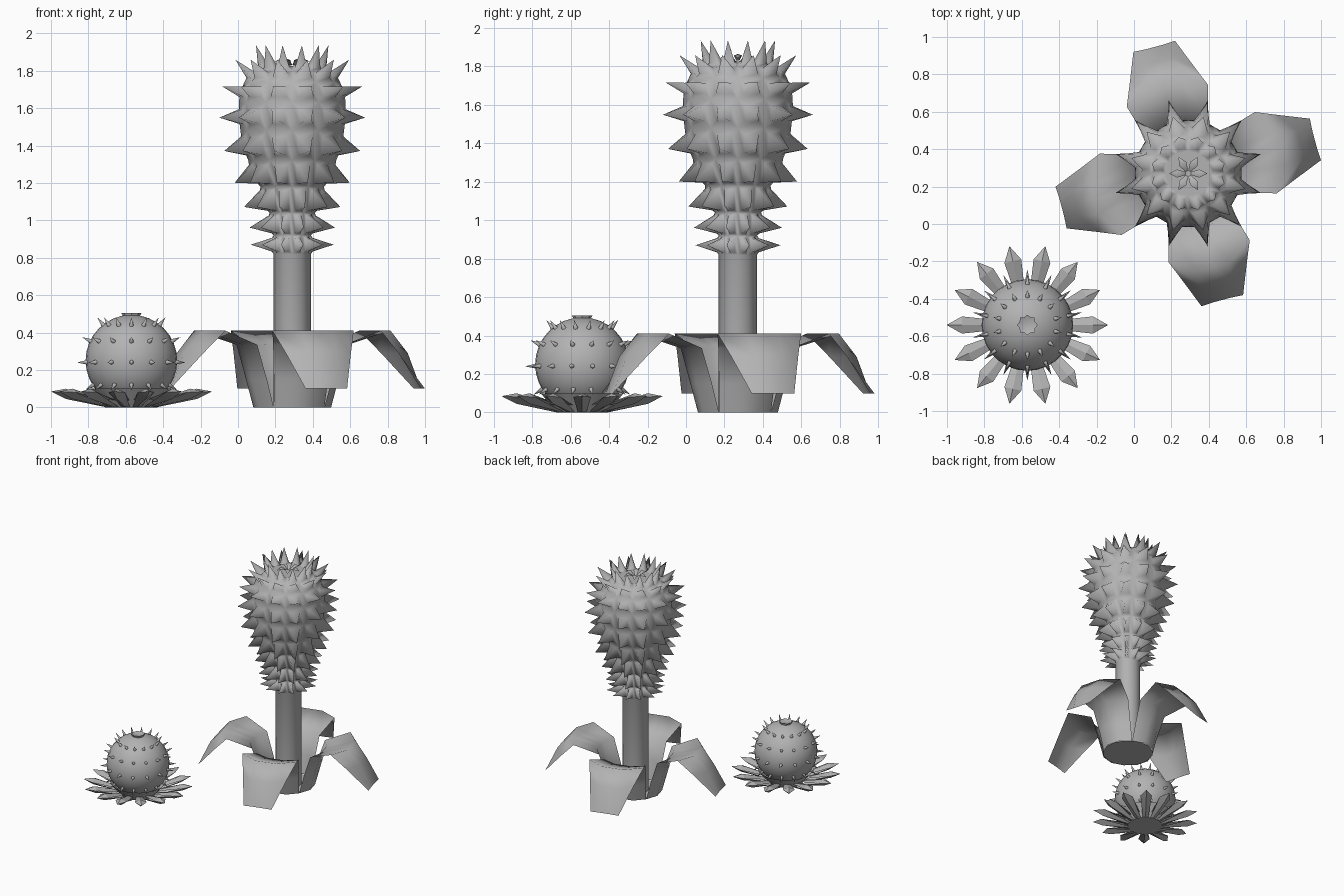
import bpy, bmesh
from math import sin, cos, pi, radians
from mathutils import Vector, Matrix

cube = bpy.data.objects.get("Cube")
if cube:
    bpy.data.objects.remove(cube)

grey = bpy.data.materials.new("plain grey")
grey.use_nodes = True
grey.diffuse_color = (0.45, 0.45, 0.45, 1)
grey.node_tree.nodes["Principled BSDF"].inputs["Base Color"].default_value = (0.45, 0.45, 0.45, 1)

TALL = Vector((0.29, 0.27, 0))
ROUND = Vector((-0.57, -0.54, 0))


def finish(name, bm, origin, angle=180):
    """Turn a bmesh into a shaded, coloured object."""
    mesh = bpy.data.meshes.new(name)
    bm.to_mesh(mesh)
    bm.free()
    mesh.materials.append(grey)
    obj = bpy.data.objects.new(name, mesh)
    obj.location = origin
    bpy.context.collection.objects.link(obj)
    bpy.ops.object.select_all(action='DESELECT')
    obj.select_set(True)
    bpy.context.view_layer.objects.active = obj
    bpy.ops.object.shade_smooth_by_angle(angle=radians(angle))
    return obj


def sheet(bm, rows, turn):
    """Grid of faces through rows of points, turned about z."""
    rot = Matrix.Rotation(turn, 3, 'Z')
    grid = [[bm.verts.new(rot @ Vector(p)) for p in row] for row in rows]
    for a, b in zip(grid, grid[1:]):
        for i in range(len(a) - 1):
            bm.faces.new((a[i], a[i + 1], b[i + 1], b[i]))


def lathe(bm, profile, sides):
    """Revolve (radius, z) points; return the face rows."""
    rings = [[bm.verts.new((r * cos(2 * pi * i / sides), r * sin(2 * pi * i / sides), z))
              for i in range(sides)] for r, z in profile]
    return [[bm.faces.new((a[i], a[(i + 1) % sides], b[(i + 1) % sides], b[i]))
             for i in range(sides)] for a, b in zip(rings, rings[1:])], rings


# Tall plant: stem and bulb, with a spike drawn out of every bulb face
bm = bmesh.new()
profile = [(0.1, 0.0), (0.1, 0.82), (0.1, 0.92), (0.12, 1.04), (0.17, 1.18), (0.235, 1.32),
           (0.277, 1.48), (0.285, 1.63), (0.255, 1.74), (0.195, 1.80), (0.12, 1.825)]
rows, rings = lathe(bm, profile, 12)
bm.faces.new(rings[-1])
bm.normal_update()
for face in [f for row in rows[1:] for f in row]:
    edge = min(e.calc_length() for e in face.edges)
    bmesh.ops.inset_individual(bm, faces=[face], thickness=edge * 0.35, depth=0.012)
    face.normal_update()
    normal = face.normal.copy()
    tip = bmesh.ops.poke(bm, faces=[face])["verts"][0]
    tip.co += normal * 0.12
finish("tall_cactus_body", bm, TALL)

# Small six-petal flower on top of the bulb
bm = bmesh.new()
for k in range(6):
    sheet(bm, [[(0.015, s * 0.008, 1.83) for s in (-1, 0, 1)],
               [(0.06, s * 0.022, 1.865 - 0.008 * abs(s)) for s in (-1, 0, 1)],
               [(0.10, s * 0.002, 1.845) for s in (-1, 0, 1)]], k * pi / 3)
finish("bulb_flower", bm, TALL)

# Four broad arching leaves: edge u, middle u, half width, z
leaf_rows = [(0.14, 0.20, 0.14, 0.0), (0.18, 0.24, 0.15, 0.15), (0.24, 0.29, 0.17, 0.335),
             (0.43, 0.52, 0.225, 0.41), (0.54, 0.62, 0.18, 0.29), (0.704, 0.70, 0.115, 0.10)]
for k, side in enumerate(("left", "back", "right", "front")):
    bm = bmesh.new()
    sheet(bm, [[(edge if abs(s) == 1 else mid, s * w, z) for s in (-1, -0.4, 0, 0.4, 1)]
               for edge, mid, w, z in leaf_rows], radians(15 + 90 * k))
    bmesh.ops.reverse_faces(bm, faces=bm.faces)
    bm.normal_update()
    if sum(f.normal.z for f in bm.faces if f.calc_center_median().z > 0.36) < 0:
        bmesh.ops.reverse_faces(bm, faces=bm.faces)
    finish(side + "_leaf", bm, TALL)

# Floor closing the leaf cup
bm = bmesh.new()
bmesh.ops.create_circle(bm, cap_ends=True, segments=16, radius=0.2,
                        matrix=Matrix.Rotation(radians(15), 4, 'Z'))
bmesh.ops.reverse_faces(bm, faces=bm.faces)
finish("leaf_cup_floor", bm, TALL)

# Round cactus ball
BALL_Z, BALL_R = 0.25, 0.245
bm = bmesh.new()
bmesh.ops.create_uvsphere(bm, u_segments=28, v_segments=16, radius=BALL_R,
                          matrix=Matrix.Translation((0, 0, BALL_Z)))
finish("round_cactus_body", bm, ROUND)

# Rings of short spikes on the ball
bm = bmesh.new()
for lift in (-32, -2, 25, 51):
    e = radians(lift)
    for k in range(14):
        a = 2 * pi * (k + 0.5) / 14
        out = Vector((cos(a) * cos(e), sin(a) * cos(e), sin(e)))
        place = Matrix.Translation(out * (BALL_R + 0.022) + Vector((0, 0, BALL_Z)))
        bmesh.ops.create_cone(bm, segments=6, radius1=0.014, radius2=0.0, depth=0.06,
                              matrix=place @ out.to_track_quat('Z', 'Y').to_matrix().to_4x4())
finish("round_cactus_spikes", bm, ROUND, 70)

# Pointed ground leaves with a ridge above and a keel below
bm = bmesh.new()
for k in range(14):
    turn = 2 * pi * k / 14
    for top, keel in ((0.10, 1), (0.045, 0)):
        mid = [(0.35, s * 0.046, top if s == 0 else 0.08) for s in (-1, 0, 1)]
        base = [(0.13, s * 0.022, 0.03 * keel) for s in (-1, 0, 1)]
        end = [(0.43, s * 0.001, 0.085) for s in (-1, 0, 1)]
        sheet(bm, [base, mid, end], turn)
bmesh.ops.remove_doubles(bm, verts=bm.verts, dist=0.0001)
bmesh.ops.recalc_face_normals(bm, faces=bm.faces)
finish("ground_leaves", bm, ROUND, 25)

# Foot under the ball
bm = bmesh.new()
_, rings = lathe(bm, [(0.14, 0.0), (0.22, 0.10)], 14)
bm.faces.new(reversed(rings[0]))
finish("round_cactus_foot", bm, ROUND, 30)

# Little flared crown on the ball
bm = bmesh.new()
_, rings = lathe(bm, [(0.025, 0.485), (0.045, 0.49), (0.055, 0.505), (0.028, 0.497)], 16)
for i, v in enumerate(rings[2]):
    if i % 2:
        v.co.xy *= 0.82
bm.faces.new(rings[3])
finish("ball_crown", bm, ROUND, 40)
